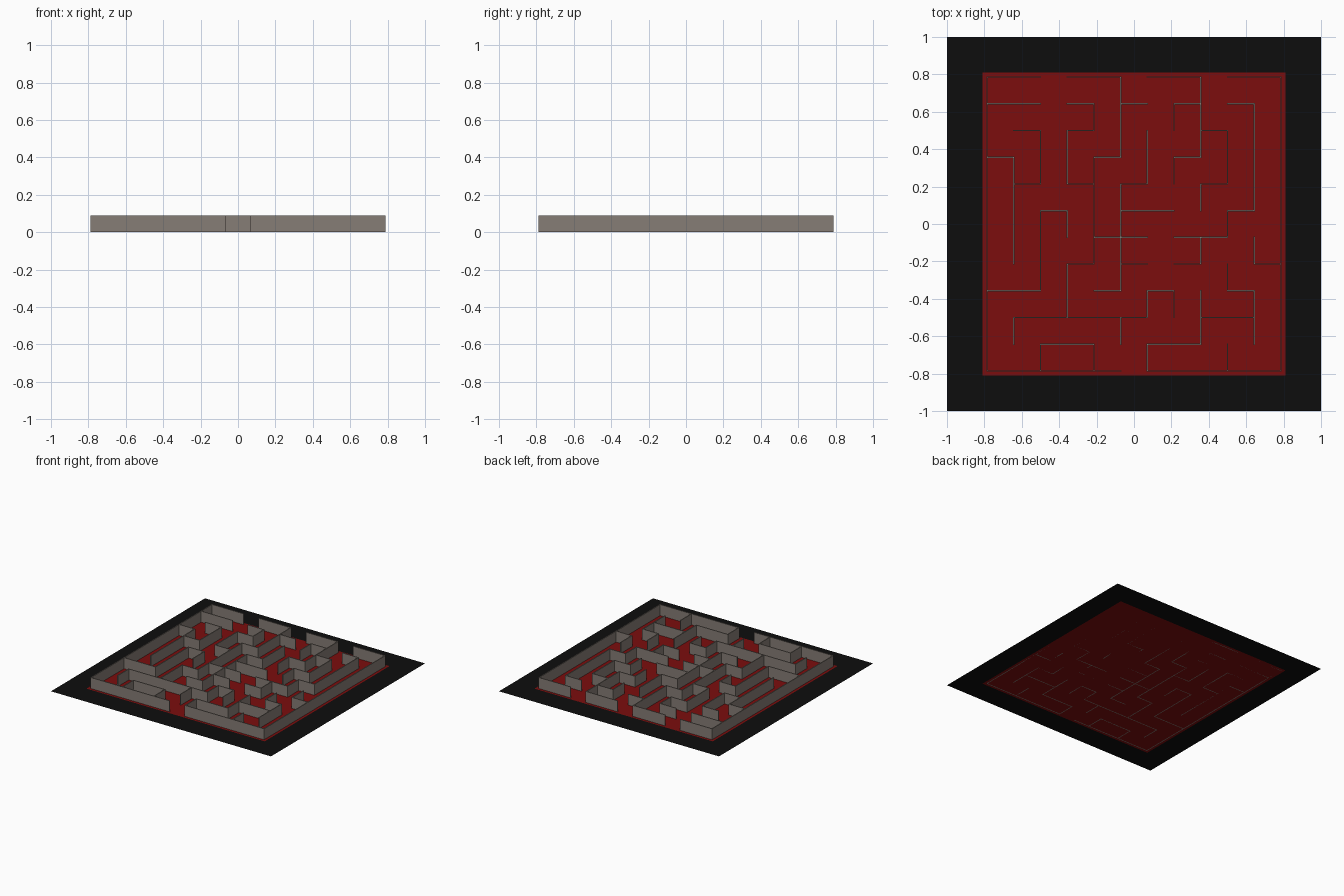
import bpy, bmesh

if "Cube" in bpy.data.objects:
    bpy.data.objects.remove(bpy.data.objects["Cube"])

STEP = 1.572 / 11      # maze cell size
HALF = 0.786           # half width of the maze
T = 0.007              # wall thickness
H = 0.09               # wall height
RED = 0.81             # half width of the red floor


def material(name, rgb):
    m = bpy.data.materials.new(name)
    m.diffuse_color = (*rgb, 1)
    m.use_nodes = True
    m.node_tree.nodes["Principled BSDF"].inputs["Base Color"].default_value = m.diffuse_color
    return m


def make(name, bm, mat):
    me = bpy.data.meshes.new(name)
    bm.to_mesh(me)
    bm.free()
    me.materials.append(mat)
    ob = bpy.data.objects.new(name, me)
    bpy.context.collection.objects.link(ob)
    return ob


def rect(bm, x0, y0, x1, y1):
    bm.faces.new([bm.verts.new((x, y, 0)) for x, y in
                  ((x0, y0), (x1, y0), (x1, y1), (x0, y1))])


def box(bm, x0, y0, x1, y1):
    vs = bmesh.ops.create_cube(bm, size=1)["verts"]
    for v in vs:
        v.co = (x1 if v.co.x > 0 else x0, y1 if v.co.y > 0 else y0,
                H if v.co.z > 0 else 0)


black = material("black", (0.004, 0.004, 0.004))
red = material("dark red", (0.2, 0.004, 0.004))
stone = material("warm grey stone", (0.24, 0.205, 0.18))

# flat floor: red square inside a black border
bm = bmesh.new()
rect(bm, -RED, -RED, RED, RED)
make("maze_floor", bm, red)

bm = bmesh.new()
rect(bm, -1, -1, 1, -RED)
rect(bm, -1, RED, 1, 1)
rect(bm, -1, -RED, -RED, RED)
rect(bm, RED, -RED, 1, RED)
make("floor_border", bm, black)

# wall runs as "start-end" in grid steps, rows counted from the back
rows = ["0-2 3-5 6-8 9-11", "0-2 3-4 5-6 7-8 9-10", "1-2 3-4 8-9", "0-1 4-5 7-8",
        "1-2 3-4 5-6 8-9", "2-3 5-7 9-10", "4-6 7-9", "3-4 5-6 7-8 10-11",
        "0-2 4-5 6-7 9-10", "1-6 8-10", "2-4 6-8", "0-5 6-11"]
# columns counted from the left
cols = ["0-11", "3-7 9-10", "2-4 5-8 10-11", "2-4 5-6 7-9", "1-2 3-7 10-11",
        "0-3 4-8 9-10", "2-4 8-9 10-11", "1-2 3-4 8-9", "0-3 4-5 6-7 8-10",
        "2-4 5-6 7-8 10-11", "1-5 6-7 8-10", "0-11"]


def runs(lines):
    for k, line in enumerate(lines):
        for run in line.split():
            a, b = map(int, run.split("-"))
            yield k * STEP - HALF, a * STEP - HALF, b * STEP - HALF


e = T / 2
bm = bmesh.new()
for k, a, b in runs(rows):
    box(bm, a - e, -k - e, b + e, -k + e)
make("walls_across", bm, stone)

bm = bmesh.new()
for k, a, b in runs(cols):
    box(bm, k - e, -b - e, k + e, -a + e)
make("walls_lengthwise", bm, stone)
